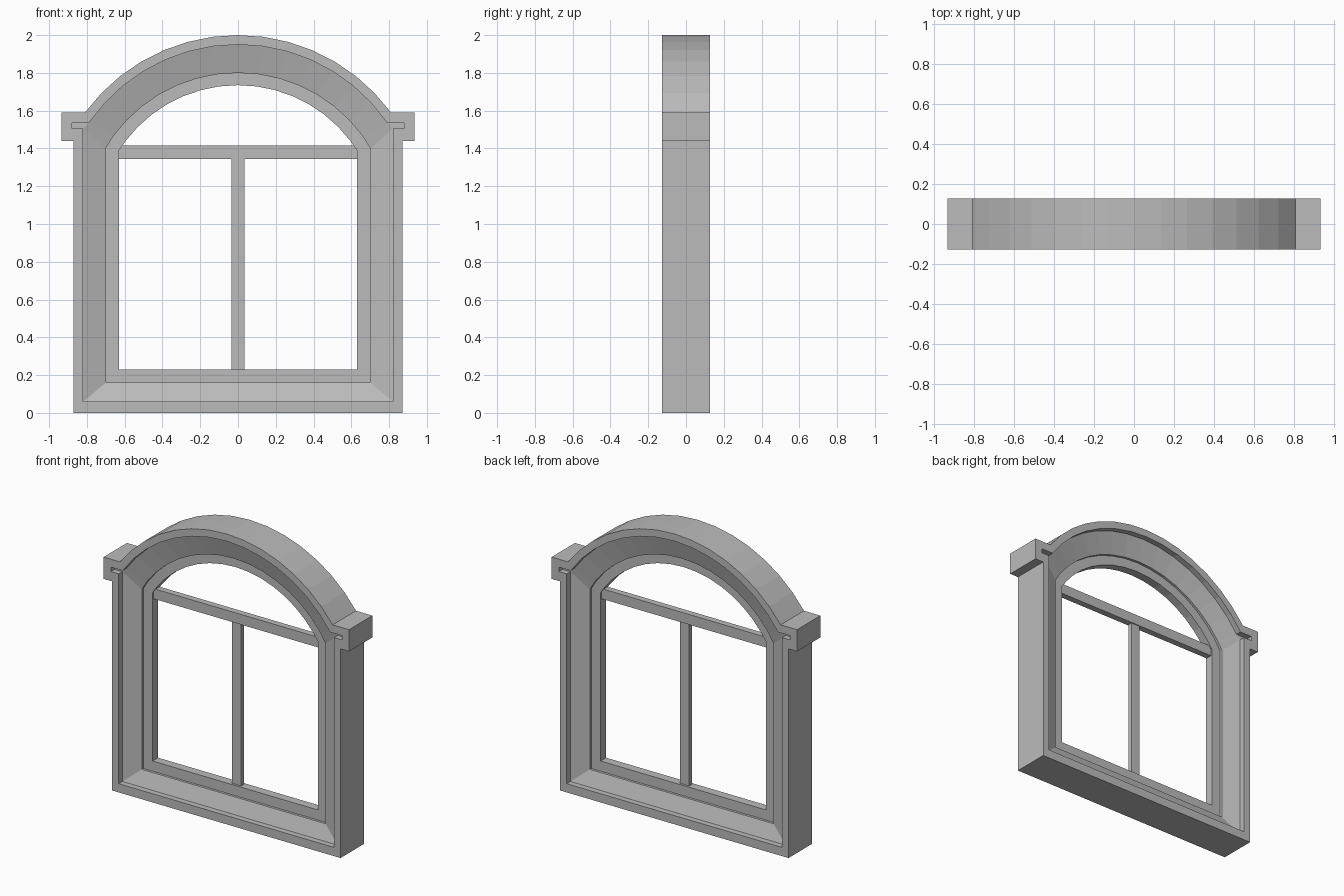
import bpy, bmesh, math

if "Cube" in bpy.data.objects:
    bpy.data.objects.remove(bpy.data.objects["Cube"], do_unlink=True)

stone = bpy.data.materials.new("plain grey")
stone.use_nodes = True
grey = (0.5, 0.5, 0.5, 1)
stone.diffuse_color = grey
stone.node_tree.nodes["Principled BSDF"].inputs["Base Color"].default_value = grey

ARCH_SEGMENTS = 14


def outline(side, top):
    """Closed loop: a right side, an arc up to the top, and the mirrored left side."""
    half, spring = side[-1]
    rise = top - spring
    radius = (half * half + rise * rise) / (2 * rise)
    sweep = math.asin(half / radius)
    arc = []
    for i in range(1, ARCH_SEGMENTS):
        a = sweep * (1 - 2 * i / ARCH_SEGMENTS)
        arc.append((radius * math.sin(a), top - radius + radius * math.cos(a)))
    return side + arc + [(-x, z) for x, z in reversed(side)]


def plain_side(half, bottom, spring, shoulder):
    return [(half, bottom), (half, spring), (half, spring), shoulder, shoulder]


def finish(bm, name):
    bmesh.ops.recalc_face_normals(bm, faces=bm.faces[:])
    mesh = bpy.data.meshes.new(name)
    bm.to_mesh(mesh)
    bm.free()
    mesh.materials.append(stone)
    obj = bpy.data.objects.new(name, mesh)
    bpy.context.collection.objects.link(obj)
    return obj


# Nested outlines, from the eared outer edge to the glazing opening
outer = outline([(0.87, 0), (0.87, 1.44), (0.935, 1.44), (0.935, 1.59), (0.81, 1.59)], 2.0)
rim = outline([(0.82, 0.06), (0.82, 1.505), (0.88, 1.505), (0.88, 1.535), (0.79, 1.535)], 1.95)
splay = outline(plain_side(0.82, 0.06, 1.505, (0.79, 1.535)), 1.95)
reveal = outline(plain_side(0.70, 0.16, 1.40, (0.66, 1.465)), 1.80)
opening = outline(plain_side(0.63, 0.23, 1.39, (0.595, 1.44)), 1.735)

# Half section from the opening out to the outer edge, repeated on the back
section = [(opening, 0.03), (reveal, 0.03), (reveal, 0.047), (splay, 0.087),
           (rim, 0.087), (rim, 0.127), (outer, 0.127)]
loops = [(loop, -y) for loop, y in section] + list(reversed(section))

# Window surround
bm = bmesh.new()
rings = [[bm.verts.new((x, y, z)) for x, z in loop] for loop, y in loops]
count = len(outer)
for r, ring in enumerate(rings):
    following = rings[(r + 1) % len(rings)]
    for i in range(count):
        j = (i + 1) % count
        bm.faces.new((ring[i], ring[j], following[j], following[i]))
bmesh.ops.remove_doubles(bm, verts=bm.verts[:], dist=0.0001)
finish(bm, "window_surround")


# Glazing bars
def bar(name, size, centre_z):
    bm = bmesh.new()
    bmesh.ops.create_cube(bm, size=1)
    bmesh.ops.scale(bm, vec=size, verts=bm.verts[:])
    bmesh.ops.translate(bm, vec=(0, 0, centre_z), verts=bm.verts[:])
    finish(bm, name)


bar("transom_bar", (1.26, 0.044, 0.07), 1.38)
bar("mullion_bar", (0.07, 0.03, 1.115), 0.7875)
